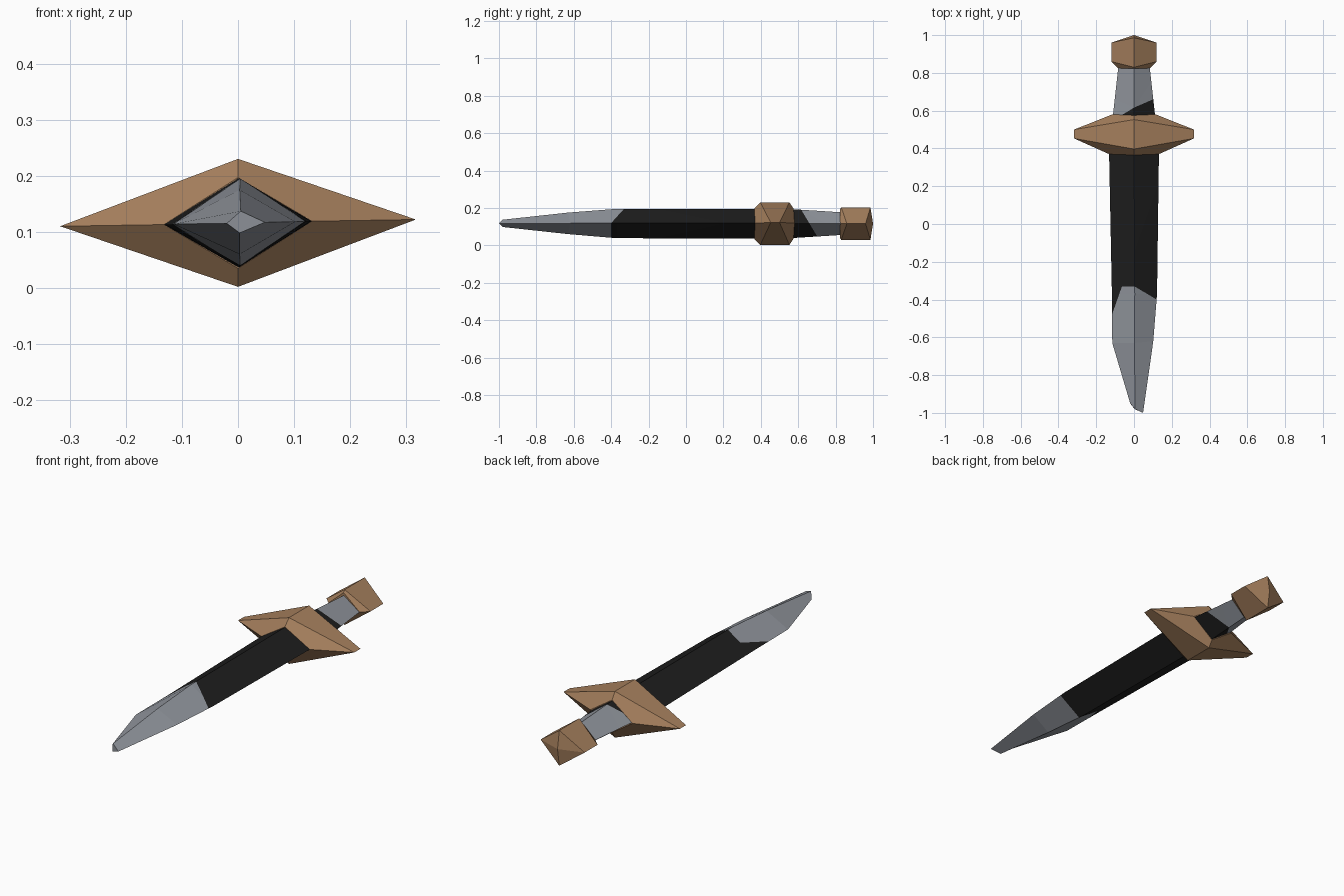
import bpy, bmesh
from mathutils import Vector

if "Cube" in bpy.data.objects:
    bpy.data.objects.remove(bpy.data.objects["Cube"])


def material(name, rgb):
    m = bpy.data.materials.new(name)
    m.diffuse_color = (*rgb, 1)
    m.use_nodes = True
    m.node_tree.nodes["Principled BSDF"].inputs["Base Color"].default_value = m.diffuse_color
    return m


STEEL = material("steel grey", (0.29, 0.31, 0.345))
BLACK = material("leather black", (0.013, 0.013, 0.013))
BROWN = material("bronze brown", (0.38, 0.215, 0.11))
MID = 0.116


def diamond(w, h, y_side, y_ridge, roll=0.0):
    """Four corners: right, top, left, bottom."""
    return [(w, y_side, MID + roll), (0, y_ridge, MID + h),
            (-w, y_side, MID - roll), (0, y_ridge, MID - h)]


def loft(rings, apex=None):
    """Join four-sided rings along y and close both ends."""
    bm = bmesh.new()
    vs = [[bm.verts.new(p) for p in r] for r in rings]
    for a, b in zip(vs, vs[1:]):
        for i in range(4):
            j = (i + 1) % 4
            bm.faces.new((a[i], a[j], b[j], b[i]))
    bm.faces.new(vs[0])
    if apex:
        top = bm.verts.new(apex)
        for i in range(4):
            bm.faces.new((vs[-1][i], vs[-1][(i + 1) % 4], top))
    else:
        bm.faces.new(vs[-1])
    bmesh.ops.recalc_face_normals(bm, faces=bm.faces)
    return bm


def finish(bm, name, mats):
    me = bpy.data.meshes.new(name)
    bm.to_mesh(me)
    bm.free()
    for m in mats:
        me.materials.append(m)
    ob = bpy.data.objects.new(name, me)
    bpy.context.collection.objects.link(ob)
    return ob


# blade and grip: one diamond bar with a skewed tip
tip = [(0.048, -1.0, 0.117), (0.005, -0.98, 0.137),
       (-0.02, -0.95, 0.115), (0.003, -0.98, 0.098)]
shoulder = [(0.102, -0.62, 0.118), (0.003, -0.63, 0.175),
            (-0.115, -0.63, 0.114), (0.003, -0.63, 0.06)]
blade = loft([
    tip, shoulder,
    [(0.122, -0.37, 0.119), (0.004, -0.37, 0.195),
     (-0.117, -0.37, 0.113), (0.004, -0.37, 0.038)],
    diamond(0.132, 0.079, 0.38, 0.38, 0.003),
    diamond(0.112, 0.077, 0.57, 0.57),
    diamond(0.082, 0.06, 0.84, 0.84)])

# black covering: slanted cuts n.p = d, faces chosen by the same planes
front = (Vector((0.3, 1, -0.45)), -0.365 - 0.45 * 0.117)
corner = (Vector((-2.83, 1, 0)), -0.15)
back_right = (Vector((0, 1, 0.6)), 0.73)
back_left = (Vector((-1, 1, 0.6)), 0.73)
for n, d in (front, corner, back_right, back_left):
    bmesh.ops.bisect_plane(blade, geom=blade.verts[:] + blade.edges[:] + blade.faces[:],
                           plane_co=n * (d / n.length_squared), plane_no=n, dist=1e-5)


def beyond(p, plane):
    return p.dot(plane[0]) > plane[1]


for f in blade.faces:
    c = f.calc_center_median()
    start = beyond(c, front) or beyond(c, corner)
    past_end = beyond(c, back_right) or beyond(c, back_left)
    if c.y < 0.4:
        f.material_index = int(start)
    else:
        f.material_index = int(not past_end)
finish(blade, "blade_and_grip", [STEEL, BLACK])

# cross guard
finish(loft([
    diamond(0.132, 0.081, 0.37, 0.365, 0.003),
    diamond(0.317, 0.114, 0.453, 0.397, 0.006),
    diamond(0.317, 0.114, 0.5, 0.553, 0.006),
    diamond(0.115, 0.08, 0.58, 0.575, 0.003)]), "cross_guard", [BROWN])

# pommel
finish(loft([
    diamond(0.085, 0.075, 0.825, 0.822),
    diamond(0.12, 0.087, 0.86, 0.83),
    diamond(0.12, 0.087, 0.96, 0.986)], apex=(0, 1.0, MID)), "pommel", [BROWN])
